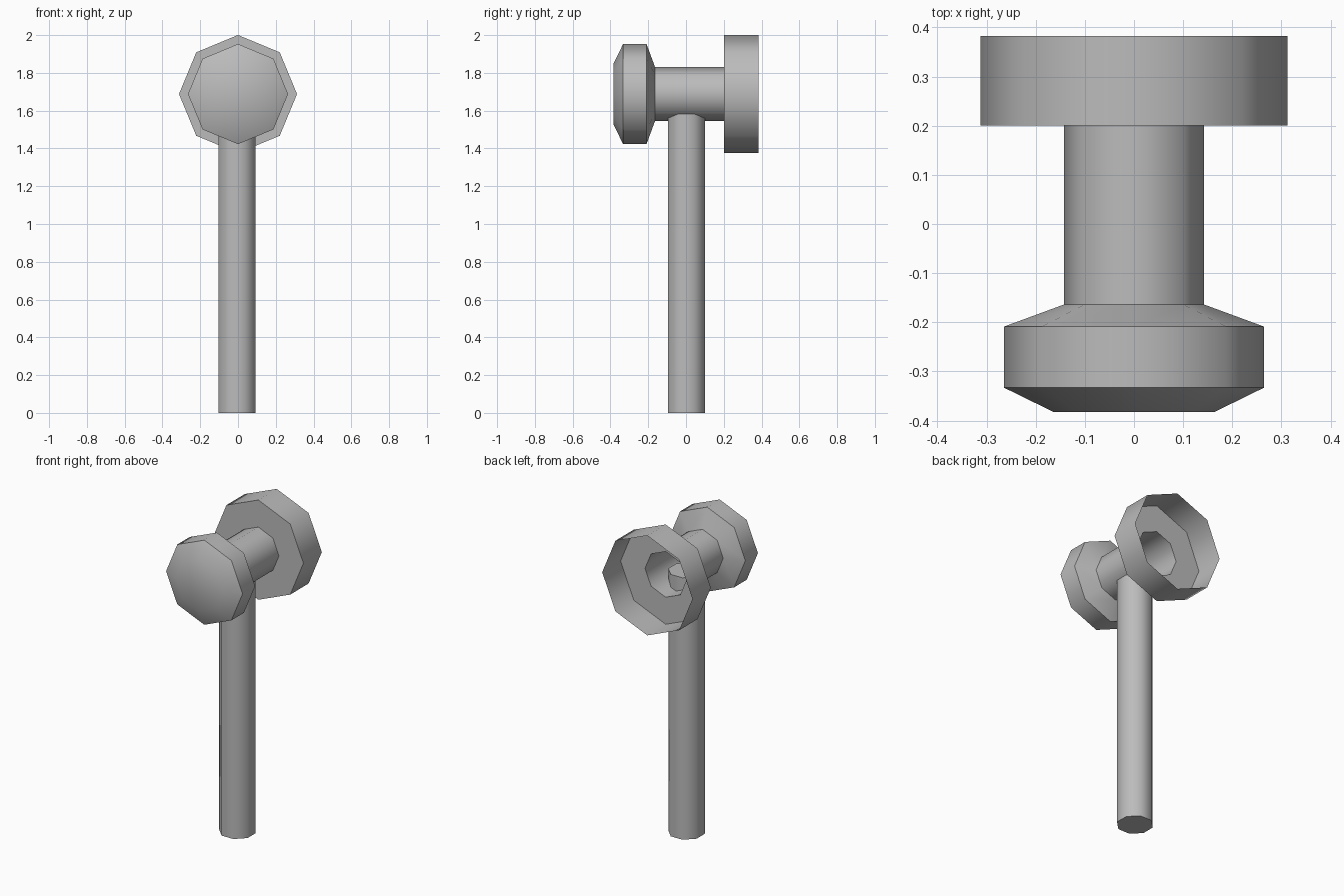
import bpy, bmesh, math

if "Cube" in bpy.data.objects:
    bpy.data.objects.remove(bpy.data.objects["Cube"], do_unlink=True)

SIDES = 8
HEAD_Z = 1.688

grey = bpy.data.materials.new("plain grey")
grey.use_nodes = True
colour = (0.5, 0.5, 0.5, 1)
grey.diffuse_color = colour
grey.node_tree.nodes["Principled BSDF"].inputs["Base Color"].default_value = colour


def lathe(name, profile, place, turn=0.0, cap_start=False, cap_end=False):
    """Sweep (radius, distance) points around an axis into an eight-sided shell."""
    bm = bmesh.new()
    rings = []
    for radius, along in profile:
        ring = []
        for i in range(SIDES):
            a = math.tau * i / SIDES + turn
            ring.append(bm.verts.new(place(radius * math.cos(a), radius * math.sin(a), along)))
        rings.append(ring)
    for low, high in zip(rings, rings[1:]):
        for i in range(SIDES):
            j = (i + 1) % SIDES
            bm.faces.new((low[i], low[j], high[j], high[i]))
    if cap_start:
        bm.faces.new(rings[0][::-1])
    if cap_end:
        bm.faces.new(rings[-1])
    mesh = bpy.data.meshes.new(name)
    bm.to_mesh(mesh)
    bm.free()
    mesh.materials.append(grey)
    obj = bpy.data.objects.new(name, mesh)
    bpy.context.collection.objects.link(obj)
    bpy.ops.object.select_all(action='DESELECT')
    obj.select_set(True)
    bpy.context.view_layer.objects.active = obj
    bpy.ops.object.shade_smooth_by_angle(angle=math.radians(50))
    return obj


# Hollow head: bevelled striking face, neck tube and open cup at the back
head_profile = [(0.163, -0.383), (0.265, -0.333), (0.265, -0.209), (0.143, -0.164),
                (0.143, 0.201), (0.3125, 0.201), (0.3125, 0.383)]
lathe("hammer_head", head_profile,
      lambda u, v, d: (v, d, HEAD_Z + u), cap_start=True)

# Straight handle, its top ending inside the neck tube
handle_radius = 0.098 / math.cos(math.pi / SIDES)
lathe("handle", [(handle_radius, 0), (handle_radius, 1.64)],
      lambda u, v, d: (u - 0.005, v + 0.002, d),
      turn=math.pi / SIDES, cap_start=True, cap_end=True)
